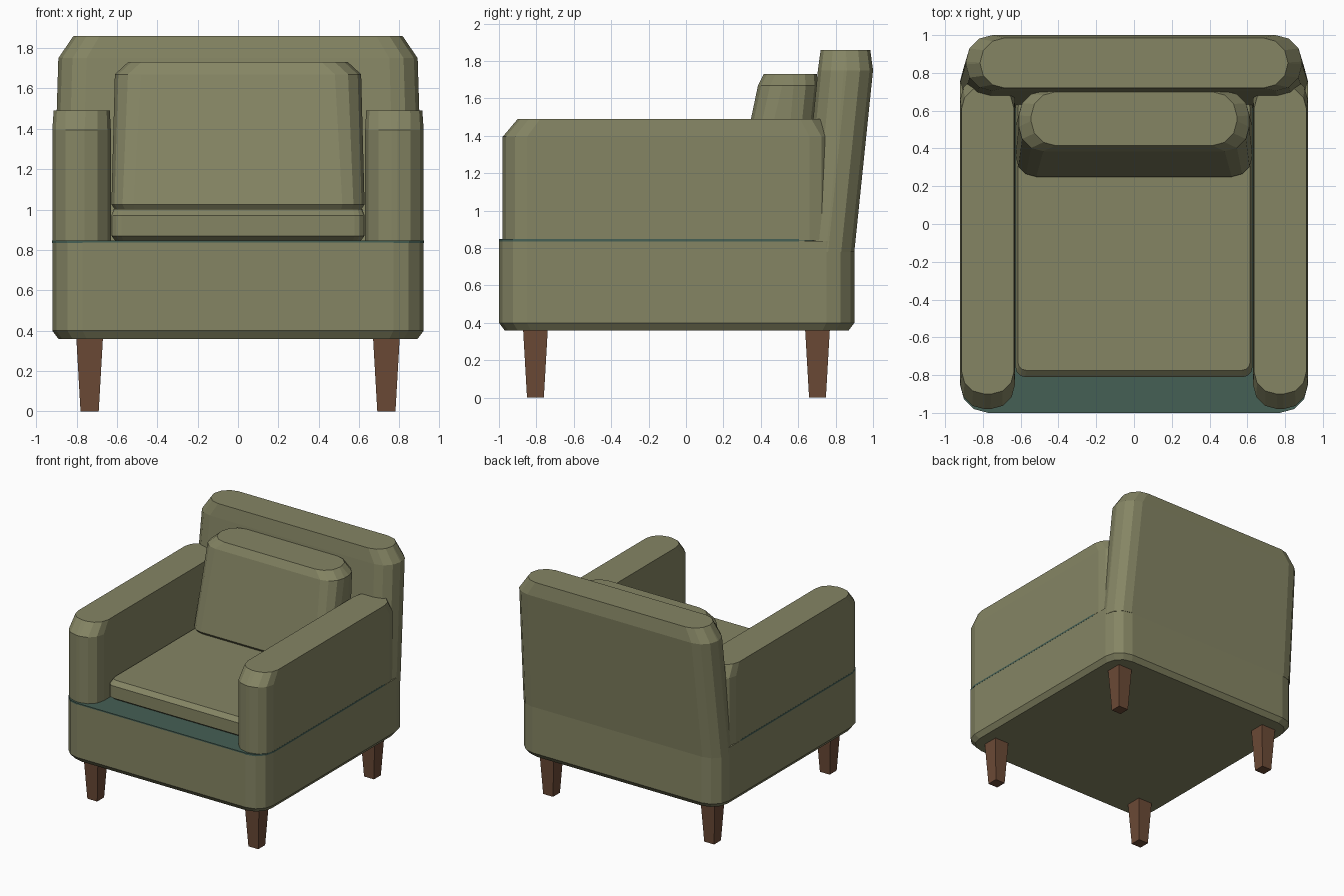
import bpy, bmesh, math

if "Cube" in bpy.data.objects:
    bpy.data.objects.remove(bpy.data.objects["Cube"])


def material(name, rgb):
    m = bpy.data.materials.new(name)
    m.diffuse_color = (*rgb, 1)
    m.use_nodes = True
    m.node_tree.nodes["Principled BSDF"].inputs["Base Color"].default_value = m.diffuse_color
    return m


olive = material("olive fabric", (0.235, 0.235, 0.127))
teal = material("teal trim", (0.06, 0.115, 0.09))
wood = material("brown wood", (0.15, 0.069, 0.037))


def outline(x0, x1, y0, y1, r, seg=3):
    """Rounded rectangle, counter-clockwise."""
    if r == 0:
        return [(x0, y0), (x1, y0), (x1, y1), (x0, y1)]
    pts = []
    corners = [(x1 - r, y1 - r), (x0 + r, y1 - r), (x0 + r, y0 + r), (x1 - r, y0 + r)]
    for q, (cx, cy) in enumerate(corners):
        for i in range(seg + 1):
            a = (q + i / seg) * math.pi / 2
            pts.append((cx + r * math.cos(a), cy + r * math.sin(a)))
    return pts


def loft(name, mat, rings):
    """Skin a stack of rounded rectangles: (z, x0, x1, y0, y1, radius)."""
    bm = bmesh.new()
    loops = [[bm.verts.new((x, y, z)) for x, y in outline(*box)] for z, *box in rings]
    n = len(loops[0])
    for low, high in zip(loops, loops[1:]):
        for i in range(n):
            j = (i + 1) % n
            bm.faces.new((low[i], low[j], high[j], high[i]))
    bm.faces.new(loops[0][::-1])
    bm.faces.new(loops[-1])
    bm.normal_update()
    mesh = bpy.data.meshes.new(name)
    bm.to_mesh(mesh)
    bm.free()
    mesh.materials.append(mat)
    ob = bpy.data.objects.new(name, mesh)
    bpy.context.collection.objects.link(ob)
    return ob


# Upholstered base with a chamfered bottom edge
loft("base", olive, [
    (0.36, -0.89, 0.89, -0.97, 0.87, 0.14),
    (0.40, -0.92, 0.92, -1.00, 0.90, 0.15),
    (0.838, -0.92, 0.92, -1.00, 0.90, 0.15)])

# Thin teal deck showing in front of the seat and along the seam
loft("deck_trim", teal, [
    (0.834, -0.921, 0.921, -1.00, 0.75, 0.149),
    (0.848, -0.921, 0.921, -1.00, 0.75, 0.149)])

# Arms, mirrored left and right
for side, s in (("left", -1), ("right", 1)):
    def span(a, b):
        return (a, b) if s > 0 else (-b, -a)
    loft(side + "_arm", olive, [
        (0.84, *span(0.63, 0.92), -0.98, 0.79, 0.13),
        (1.395, *span(0.63, 0.92), -0.98, 0.79, 0.13),
        (1.49, *span(0.635, 0.913), -0.90, 0.73, 0.12)])

# Leaning backrest
loft("backrest", olive, [
    (0.78, -0.92, 0.92, 0.61, 0.90, 0.14),
    (1.75, -0.89, 0.89, 0.705, 1.00, 0.14),
    (1.86, -0.815, 0.815, 0.72, 0.985, 0.13)])

# Seat cushion
loft("seat_cushion", olive, [
    (0.848, -0.61, 0.61, -0.78, 0.66, 0.04),
    (0.87, -0.627, 0.627, -0.81, 0.68, 0.05),
    (0.97, -0.627, 0.627, -0.81, 0.68, 0.05),
    (1.003, -0.615, 0.615, -0.775, 0.66, 0.045)])

# Back cushion, leaning with the backrest
loft("back_cushion", olive, [
    (1.0, -0.61, 0.61, 0.27, 0.60, 0.10),
    (1.025, -0.627, 0.627, 0.25, 0.63, 0.11),
    (1.67, -0.61, 0.61, 0.385, 0.705, 0.13),
    (1.73, -0.545, 0.545, 0.415, 0.70, 0.13)])

# Tapered legs
for end, cy in (("front", -0.805), ("rear", 0.703)):
    for side, cx in (("left", -0.735), ("right", 0.735)):
        loft(f"{end}_{side}_leg", wood, [
            (z, cx - h, cx + h, cy - h, cy + h, 0) for z, h in ((0, 0.045), (0.365, 0.066))])
